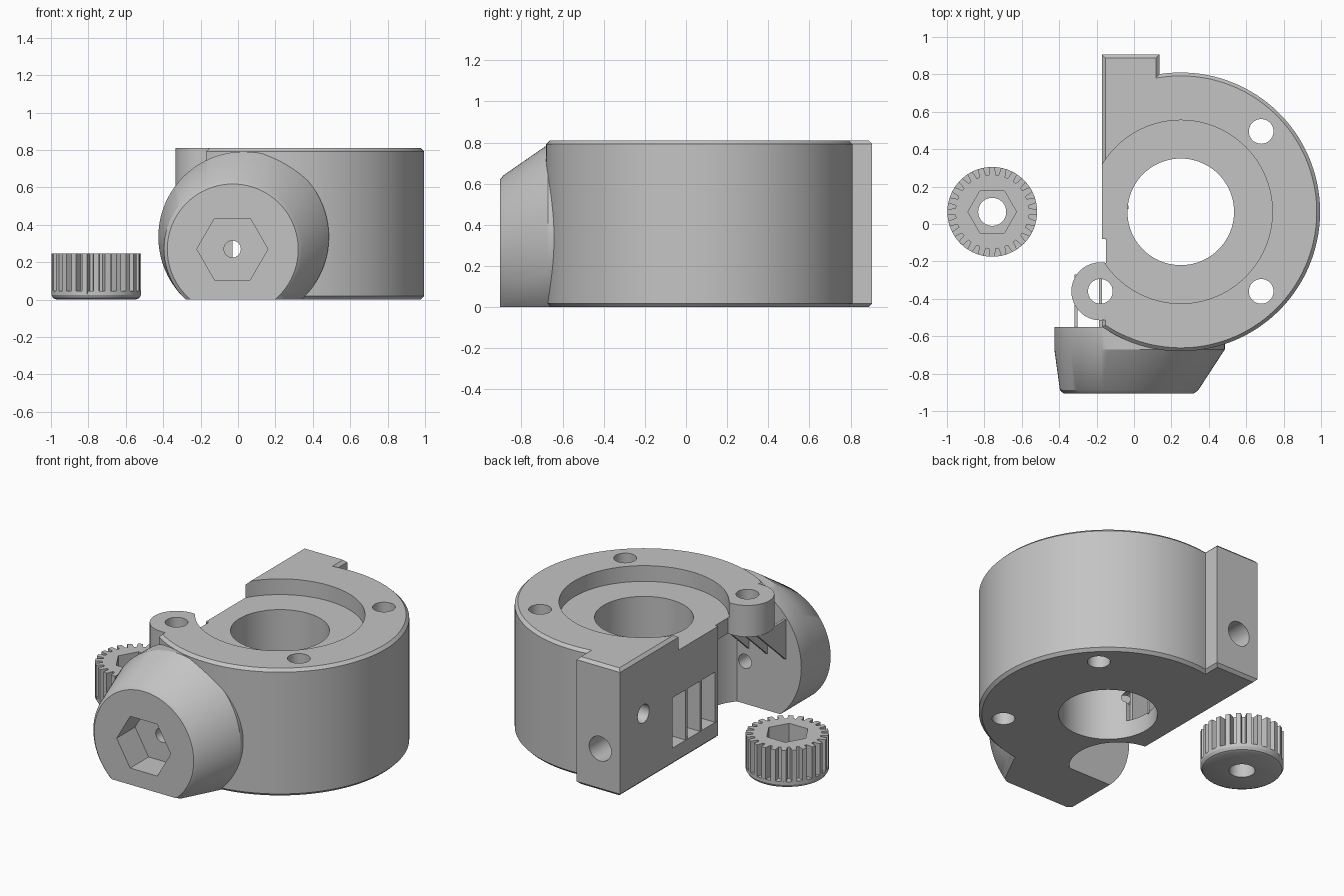
import bpy, bmesh
from math import sin, cos, pi, radians, asin, acos

cube = bpy.data.objects.get("Cube")
if cube:
    bpy.data.objects.remove(cube, do_unlink=True)

grey = bpy.data.materials.new("plain_grey")
grey.use_nodes = True
COLOR = (0.55, 0.55, 0.55, 1)
grey.diffuse_color = COLOR
grey.node_tree.nodes["Principled BSDF"].inputs["Base Color"].default_value = COLOR

# axis mapping: (u, v) profile plane plus w along the axis
MAP = {"x": lambda u, v, w: (w, u, v),
       "y": lambda u, v, w: (u, w, v),
       "z": lambda u, v, w: (u, v, w)}


def circle(u, v, r, n=64):
    return [(u + r * cos(2 * pi * i / n), v + r * sin(2 * pi * i / n)) for i in range(n)]


def rect(u0, u1, v0, v1):
    return [(u0, v0), (u1, v0), (u1, v1), (u0, v1)]


def loft(name, rings, axis, floor=False):
    """Skin matching rings given as (profile, w); floor trims below z = 0."""
    bm = bmesh.new()
    loops = [[bm.verts.new(MAP[axis](u, v, w)) for u, v in pts] for pts, w in rings]
    n = len(loops[0])
    for a, b in zip(loops, loops[1:]):
        for i in range(n):
            j = (i + 1) % n
            bm.faces.new((a[i], a[j], b[j], b[i]))
    bm.faces.new(loops[0])
    bm.faces.new(loops[-1])
    if floor:
        cut = bmesh.ops.bisect_plane(bm, geom=bm.verts[:] + bm.edges[:] + bm.faces[:],
                                     plane_co=(0, 0, 0), plane_no=(0, 0, 1), clear_inner=True)
        edges = [e for e in cut["geom_cut"] if isinstance(e, bmesh.types.BMEdge)]
        bmesh.ops.holes_fill(bm, edges=edges, sides=0)
    bmesh.ops.recalc_face_normals(bm, faces=bm.faces)
    me = bpy.data.meshes.new(name)
    bm.to_mesh(me)
    bm.free()
    me.materials.append(grey)
    ob = bpy.data.objects.new(name, me)
    bpy.context.collection.objects.link(ob)
    return ob


def prism(name, pts, lo, hi, axis="z"):
    return loft(name, [(pts, lo), (pts, hi)], axis)


def chamfer(ob, size, heights):
    """Bevel the rims lying at the given heights."""
    bm = bmesh.new()
    bm.from_mesh(ob.data)
    edges = [e for e in bm.edges
             if any(all(abs(v.co.z - h) < 1e-5 for v in e.verts) for h in heights)]
    bmesh.ops.bevel(bm, geom=edges, offset=size, segments=1, affect="EDGES")
    bm.to_mesh(ob.data)
    bm.free()


def combine(ob, other, operation):
    mod = ob.modifiers.new("bool", "BOOLEAN")
    mod.operation, mod.solver, mod.object = operation, "EXACT", other
    bpy.context.view_layer.objects.active = ob
    bpy.ops.object.modifier_apply(modifier=mod.name)
    bpy.data.objects.remove(other, do_unlink=True)


def cut(ob, pts, lo, hi, axis="z"):
    combine(ob, prism("cutter", pts, lo, hi, axis), "DIFFERENCE")


def smooth(ob):
    bpy.ops.object.select_all(action="DESELECT")
    ob.select_set(True)
    bpy.context.view_layer.objects.active = ob
    bpy.ops.object.shade_smooth_by_angle(angle=radians(28))


CX, CY, R, H = 0.25, 0.065, 0.745, 0.81
LEFT, TAB = -0.17, 0.135
HINGE = (-0.18, -0.36)
FEED = (-0.03, 0.27)

# main body: round housing with one flat side and a square tab
start = acos((TAB - CX) / R)
end = -acos((LEFT - CX) / R)
arc = [(CX + R * cos(start + (end - start) * i / 80),
        CY + R * sin(start + (end - start) * i / 80)) for i in range(81)]
body = prism("housing", [(LEFT, 0.905), (TAB, 0.905)] + arc, 0, H)
chamfer(body, 0.018, (0, H))

# swing clearance below the hinge lug, and the small bite beside it
cut(body, circle(*HINGE, 0.28, 80), -0.1, 0.61)
cut(body, rect(-0.4, -0.15, -0.22, -0.08), 0.55, 0.9)

# slanted conical nozzle block
block = loft("nozzle_block", [
    (circle(-0.028, 0.268, 0.35, 80), -0.905),
    (circle(-0.026, 0.270, 0.37, 80), -0.888),
    (circle(0.03, 0.335, 0.456, 80), -0.67),
    (circle(0.03, 0.335, 0.456, 80), -0.55)], "y", floor=True)
combine(body, block, "UNION")

# hinge lug
combine(body, prism("hinge_lug", circle(*HINGE, 0.155), 0.61, H), "UNION")

# stepped central bore
cut(body, circle(CX, CY, 0.49, 96), 0.71, 1)
cut(body, circle(CX, CY, 0.285, 80), -0.1, 1)

# screw holes
for x, y in ((0.68, 0.495), (0.68, -0.36), HINGE):
    cut(body, circle(x, y, 0.066, 40), -0.1, 1)

# feed channel, wide rear fitting and hexagonal front socket
cut(body, circle(*FEED, 0.045, 32), -1, 1, "y")
cut(body, circle(*FEED, 0.078, 40), 0.62, 1, "y")
cut(body, circle(*FEED, 0.19, 6), -1, -0.72, "y")

# side window and side screw hole
cut(body, rect(-0.07, 0.38, 0.11, 0.43), -0.4, 0.1, "x")
cut(body, circle(0.67, 0.44, 0.058, 40), -0.4, 0.3, "x")
smooth(body)

# thin upright bars in the window
for i, y in enumerate((0.235, 0.09, -0.06)):
    prism(f"window_bar_{i + 1}", rect(LEFT + 0.002, -0.03, y - 0.01, y + 0.01), 0.1, 0.44)

# triangular ribs under the hinge lug
for i, x in enumerate((-0.31, -0.18, -0.05)):
    prism(f"lug_rib_{i + 1}", [(-0.56, 0.35), (-0.56, 0.612), (-0.27, 0.612)],
          x - 0.008, x + 0.008, "x")

# separate gear: toothed ring on a chamfered base disc
GX, GY, TEETH = -0.758, 0.065, 24
profile = []
for t in range(TEETH):
    for offset, r in ((-0.27, 0.24), (-0.15, 0.197), (0.15, 0.197), (0.27, 0.24)):
        a = (t + 0.5 + offset) * 2 * pi / TEETH
        profile.append((GX + r * cos(a), GY + r * sin(a)))
gear = prism("gear", profile, 0.03, 0.245)
base = loft("gear_base", [(circle(GX, GY, r, 72), z) for r, z in
                          ((0.212, 0), (0.23, 0.008), (0.24, 0.025), (0.24, 0.045))], "z")
combine(gear, base, "UNION")
cut(gear, circle(GX, GY, 0.13, 6), 0.12, 0.4)
cut(gear, circle(GX, GY, 0.075, 40), -0.1, 0.4)
smooth(gear)
